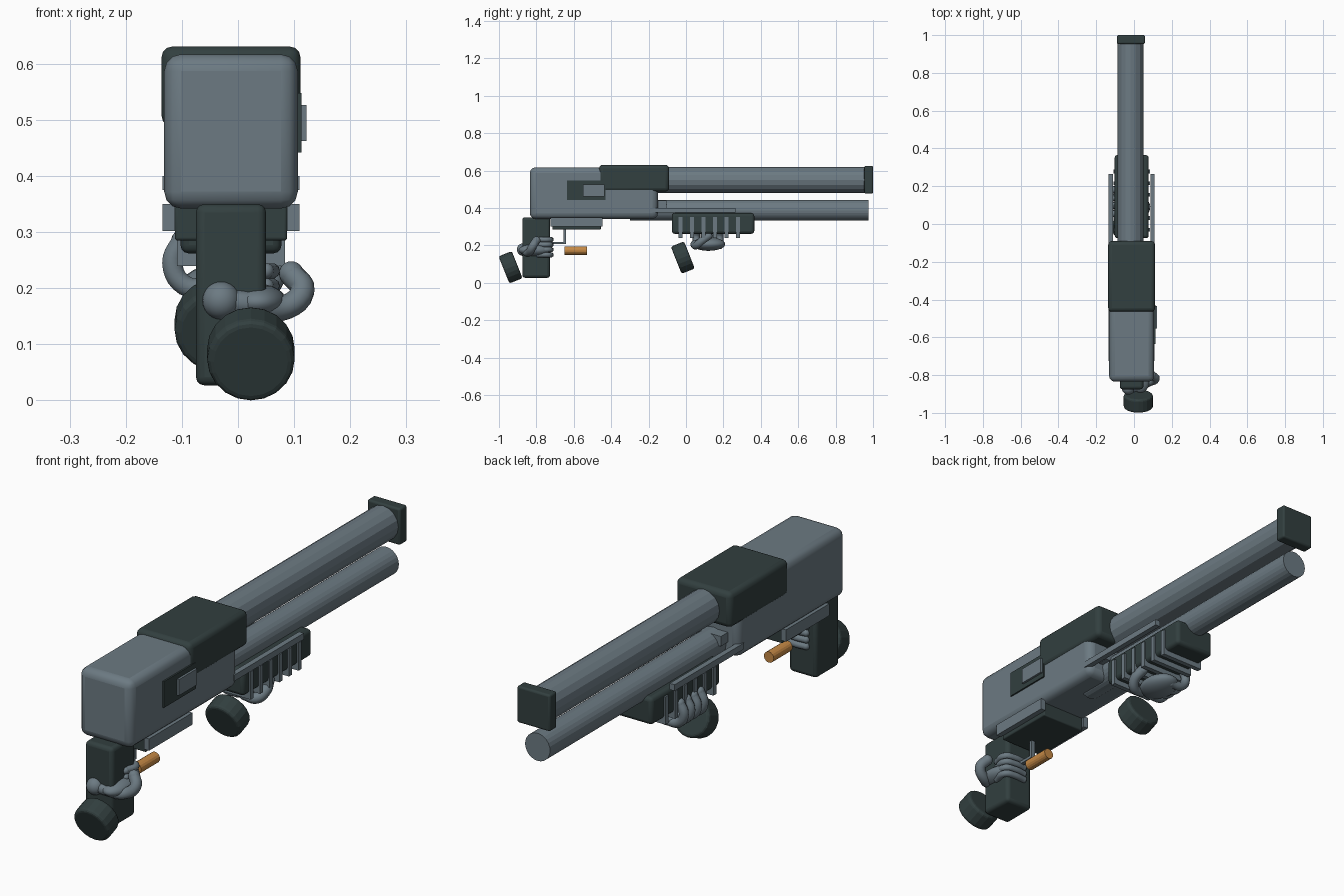
import bpy
from math import radians, atan2
from mathutils import Vector

cube = bpy.data.objects.get("Cube")
if cube:
    bpy.data.objects.remove(cube, do_unlink=True)

CX = -0.0125  # centre plane of the gun body


def material(name, rgb):
    m = bpy.data.materials.new(name)
    m.use_nodes = True
    m.diffuse_color = (*rgb, 1)
    m.node_tree.nodes["Principled BSDF"].inputs["Base Color"].default_value = (*rgb, 1)
    return m


steel = material("steel grey", (0.15, 0.195, 0.225))
dark = material("dark green grey", (0.032, 0.05, 0.05))
brass = material("orange brass", (0.56, 0.25, 0.06))


def finish(ob, name, mat, bevel=0.0, smooth=True, angle=35):
    ob.name = name
    ob.data.materials.clear()
    ob.data.materials.append(mat)
    if smooth:
        bpy.ops.object.shade_smooth_by_angle(angle=radians(angle))
    if bevel:
        mod = ob.modifiers.new("rounded edges", "BEVEL")
        mod.width = bevel
        mod.segments = 3
        mod.limit_method = "ANGLE"
        mod.angle_limit = radians(50)
    return ob


def box(name, x, y, z, mat, bevel=0.0):
    """Box given by its (min, max) range on each axis."""
    spans = (x, y, z)
    bpy.ops.mesh.primitive_cube_add(size=1, location=[(a + b) / 2 for a, b in spans])
    ob = bpy.context.object
    ob.scale = [b - a for a, b in spans]
    bpy.ops.object.transform_apply(location=False, rotation=False, scale=True)
    return finish(ob, name, mat, bevel)


def centred(half):
    return (CX - half, CX + half)


def rod(name, start, end, radius, mat, sides=16, bevel=0.0):
    a, b = Vector(start), Vector(end)
    bpy.ops.mesh.primitive_cylinder_add(vertices=sides, radius=radius, depth=(b - a).length,
                                        location=(a + b) / 2)
    ob = bpy.context.object
    d = b - a
    ob.rotation_euler = (-atan2(d.y, d.z), 0, 0)
    return finish(ob, name, mat, bevel, smooth=False)


def ball(name, centre, radii, mat=steel):
    bpy.ops.mesh.primitive_uv_sphere_add(segments=20, ring_count=12, radius=1, location=centre)
    ob = bpy.context.object
    ob.scale = radii
    return finish(ob, name, mat, angle=60)


def digit(name, points, radius):
    """Bent finger: a round tube with ball ends."""
    cu = bpy.data.curves.new(name, "CURVE")
    cu.dimensions = "3D"
    cu.bevel_depth = radius
    cu.bevel_resolution = 3
    cu.resolution_u = 5
    sp = cu.splines.new("BEZIER")
    sp.bezier_points.add(len(points) - 1)
    for bp, p in zip(sp.bezier_points, points):
        bp.co = p
        bp.handle_left_type = bp.handle_right_type = "AUTO"
    ob = bpy.data.objects.new(name, cu)
    bpy.context.collection.objects.link(ob)
    bpy.ops.object.select_all(action="DESELECT")
    ob.select_set(True)
    bpy.context.view_layer.objects.active = ob
    bpy.ops.object.convert(target="MESH")
    finish(bpy.context.object, name, steel, angle=60)
    for tag, p in (("base", points[0]), ("tip", points[-1])):
        ball(f"{name}_{tag}", p, (radius,) * 3)


# Receiver, top cover and ejection port
box("receiver", centred(0.119), (-0.835, -0.15), (0.342, 0.617), steel, 0.03)
box("top_cover", centred(0.124), (-0.465, -0.09), (0.488, 0.631), dark, 0.02)
box("ejection_port", (0.05, 0.113), (-0.635, -0.43), (0.442, 0.548), dark)
box("bolt", (0.05, 0.122), (-0.552, -0.435), (0.462, 0.527), steel)

# Barrel, muzzle block and magazine tube
rod("barrel", (-0.018, -0.15, 0.55), (-0.018, 0.97, 0.55), 0.069, steel)
box("muzzle_block", (-0.09, 0.058), (0.953, 1.0), (0.477, 0.625), dark, 0.008)
rod("magazine_tube", (-0.018, -0.3, 0.388), (-0.018, 0.975, 0.388), 0.056, steel, 24)
box("tube_bracket", centred(0.07), (-0.17, -0.105), (0.4, 0.44), steel)

# Sliding fore-end with ribs and action bars
box("fore_end", centred(0.09), (-0.075, 0.365), (0.262, 0.372), dark, 0.015)
for i in range(6):
    y = -0.03 + i * 0.0615
    box(f"fore_end_rib_{i + 1}", centred(0.0965), (y - 0.01, y + 0.01), (0.24, 0.352), steel)
for side, name in ((-1, "right"), (1, "left")):
    xs = sorted((CX + side * 0.1, CX + side * 0.122))
    box(f"{name}_action_bar", xs, (-0.18, 0.265), (0.375, 0.4), steel)
    box(f"{name}_lower_strip", xs, (-0.725, -0.447), (0.302, 0.35), steel)

# Loading gate, grip and trigger guard
box("loading_gate", centred(0.1), (-0.715, -0.455), (0.285, 0.35), dark, 0.005)
box("grip", centred(0.0625), (-0.875, -0.727), (0.027, 0.35), dark, 0.015)
box("guard_post", centred(0.008), (-0.655, -0.642), (0.21, 0.3), steel)
box("guard_bar", centred(0.008), (-0.735, -0.642), (0.207, 0.219), steel)

# Loose shell
rod("shell", (0.0, -0.65, 0.172), (0.0, -0.53, 0.172), 0.022, brass)

# Sleeves behind each hand
axis = Vector((0, 0.93, 0.37)) * 0.038
for name, c in (("rear_sleeve", (0.023, -0.938, 0.083)), ("front_sleeve", (-0.035, -0.017, 0.135))):
    rod(name, Vector(c) - axis, Vector(c) + axis, 0.078, dark, 20, 0.012)

# Rear hand around the grip
ball("rear_palm", (0.035, -0.81, 0.175), (0.052, 0.085, 0.033))
digit("rear_thumb", [(-0.03, -0.87, 0.178), (0.025, -0.865, 0.172), (0.075, -0.84, 0.163),
                     (0.115, -0.82, 0.195), (0.095, -0.8, 0.226)], 0.022)
ball("rear_thumb_knuckle", (-0.03, -0.87, 0.178), (0.034, 0.034, 0.034))
for i in range(4):
    z = 0.15 + i * 0.027
    digit(f"rear_finger_{i + 1}", [(0.05, -0.79, z), (0.057, -0.735, z),
                                   (0.02, -0.722, z), (-0.03, -0.725, z)], 0.014)

# Front hand under the fore-end
ball("front_palm", (-0.03, 0.12, 0.207), (0.07, 0.09, 0.036))
digit("front_thumb", [(0.0, 0.045, 0.205), (0.045, 0.055, 0.2), (0.065, 0.085, 0.225),
                      (0.055, 0.12, 0.25)], 0.021)
for i in range(4):
    y = 0.055 + i * 0.042
    digit(f"front_finger_{i + 1}", [(-0.04, y, 0.2), (-0.095, y, 0.205),
                                    (-0.117, y, 0.245), (-0.1, y, 0.285)], 0.019)
